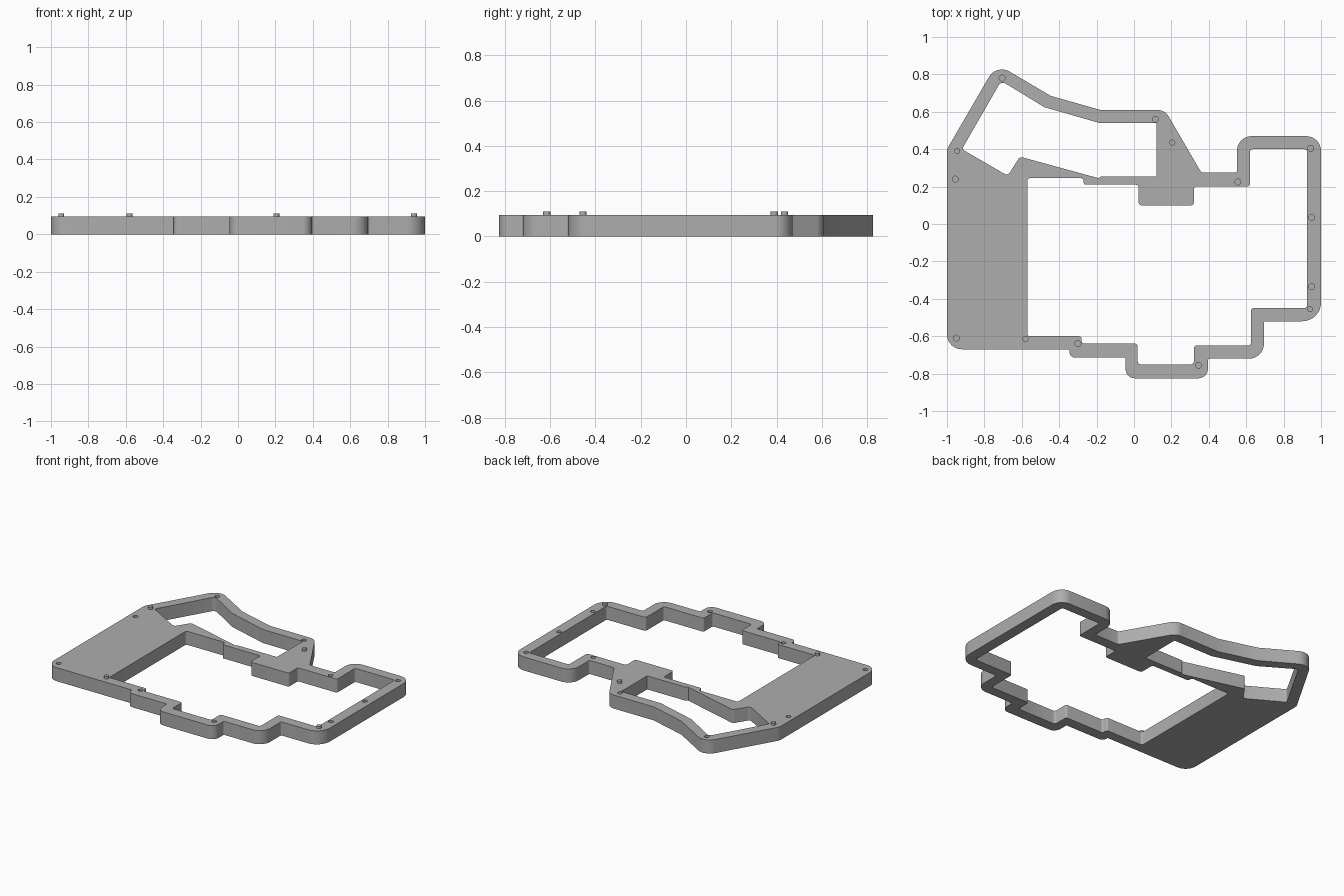
import bpy
import bmesh
import math
from mathutils import Vector

HEIGHT = 0.094
PIN_TOP = 0.11
PIN_RADIUS = 0.016
HOLE_FLOOR = 0.05

cube = bpy.data.objects.get("Cube")
if cube:
    bpy.data.objects.remove(cube, do_unlink=True)

grey = bpy.data.materials.new("plain_grey")
grey.use_nodes = True
colour = (0.42, 0.42, 0.42, 1)
grey.diffuse_color = colour
grey.node_tree.nodes["Principled BSDF"].inputs["Base Color"].default_value = colour


def rounded(corners, default_radius):
    """Outline with every corner (x, y, optional radius) replaced by an arc."""
    path = []
    count = len(corners)
    for i, corner in enumerate(corners):
        p = Vector(corner[:2])
        radius = corner[2] if len(corner) > 2 else default_radius
        a = (Vector(corners[i - 1][:2]) - p).normalized()
        b = (Vector(corners[(i + 1) % count][:2]) - p).normalized()
        half = a.angle(b) / 2
        if radius == 0:
            path.append(p)
            continue
        centre = p + (a + b).normalized() * radius / math.sin(half)
        reach = radius / math.tan(half)
        start = p + a * reach - centre
        end = p + b * reach - centre
        steps = 8 if radius > 0.03 else 4
        for k in range(steps + 1):
            t = k / steps
            sweep = math.pi - 2 * half
            arc = (start * math.sin((1 - t) * sweep) + end * math.sin(t * sweep)) / math.sin(sweep)
            path.append(centre + arc)
    return path


def circle(x, y, radius, sides=20):
    return [Vector((x + radius * math.cos(k * math.tau / sides),
                    y + radius * math.sin(k * math.tau / sides))) for k in range(sides)]


def ring(bm, path, z):
    verts = [bm.verts.new((p.x, p.y, z)) for p in path]
    edges = [bm.edges.new((verts[i - 1], verts[i])) for i in range(len(verts))]
    return verts, edges


def wall(bm, low, high):
    for i in range(len(low)):
        bm.faces.new((low[i - 1], low[i], high[i], high[i - 1]))


def finish(bm, name):
    bmesh.ops.recalc_face_normals(bm, faces=bm.faces[:])
    mesh = bpy.data.meshes.new(name)
    bm.to_mesh(mesh)
    bm.free()
    mesh.materials.append(grey)
    obj = bpy.data.objects.new(name, mesh)
    bpy.context.collection.objects.link(obj)
    bpy.ops.object.select_all(action="DESELECT")
    obj.select_set(True)
    bpy.context.view_layer.objects.active = obj
    bpy.ops.object.shade_smooth_by_angle(angle=math.radians(28))
    return obj


# Outer edge of the frame, counter-clockwise from the front right corner
outer = rounded([
    (-1, -.67, .08), (-.345, -.67, 0), (-.345, -.715, .03), (-.045, -.715, 0),
    (-.045, -.825, .05), (.395, -.825, .05), (.395, -.72, .01), (.695, -.72, .08),
    (.695, -.52, .01), (1, -.52, .1), (1, .47, .08), (.55, .47, .08),
    (.55, .275, .01), (.36, .275, .02), (.165, .61, .07), (-.18, .61, 0),
    (-.445, .685, 0), (-.735, .856, .08), (-1, .4, .06)], 0)

# Large stepped opening
main_opening = rounded([
    (-.57, -.6), (-.28, -.6), (-.28, -.64), (.02, -.64), (.02, -.75),
    (.32, -.75), (.32, -.65), (.625, -.65), (.625, -.45), (.925, -.45),
    (.925, .4), (.62, .4), (.62, .2), (.32, .2), (.32, .1), (.025, .1),
    (.025, .21), (-.27, .21), (-.27, .245), (-.57, .245)], .014)

# Angled opening at the back
back_opening = rounded([
    (-.92, .4, .015), (-.71, .765, .025), (-.48, .625), (-.185, .54), (.12, .54),
    (.12, .255), (-.175, .255), (-.19, .245), (-.61, .36, .02), (-.675, .258, .02)], 0)

screw_holes = [(-.705, .78), (.115, .56), (-.955, .24), (.555, .225), (.945, .405),
               (.95, .035), (.95, -.335), (-.95, -.61), (-.3, -.64), (.345, -.755)]
pins = [(-.945, .39), (-.58, -.615), (.205, .435), (.94, -.455)]

# Frame plate with blind screw holes
bm = bmesh.new()
top_edges, bottom_edges = [], []
for path in (outer, main_opening, back_opening):
    low, low_edges = ring(bm, path, 0)
    high, high_edges = ring(bm, path, HEIGHT)
    wall(bm, low, high)
    bottom_edges += low_edges
    top_edges += high_edges
for x, y in screw_holes:
    path = circle(x, y, PIN_RADIUS)
    low, _ = ring(bm, path, HOLE_FLOOR)
    high, high_edges = ring(bm, path, HEIGHT)
    wall(bm, low, high)
    bm.faces.new(low)
    top_edges += high_edges
for edges, z in ((top_edges, 1), (bottom_edges, -1)):
    bmesh.ops.triangle_fill(bm, edges=edges, use_beauty=True, normal=(0, 0, z))
finish(bm, "frame_plate")

# Locating pins
for i, (x, y) in enumerate(pins):
    bm = bmesh.new()
    path = circle(x, y, PIN_RADIUS)
    low, _ = ring(bm, path, HEIGHT - 0.02)
    high, _ = ring(bm, path, PIN_TOP)
    wall(bm, low, high)
    bm.faces.new(low)
    bm.faces.new(high)
    finish(bm, f"locating_pin_{i + 1}")
